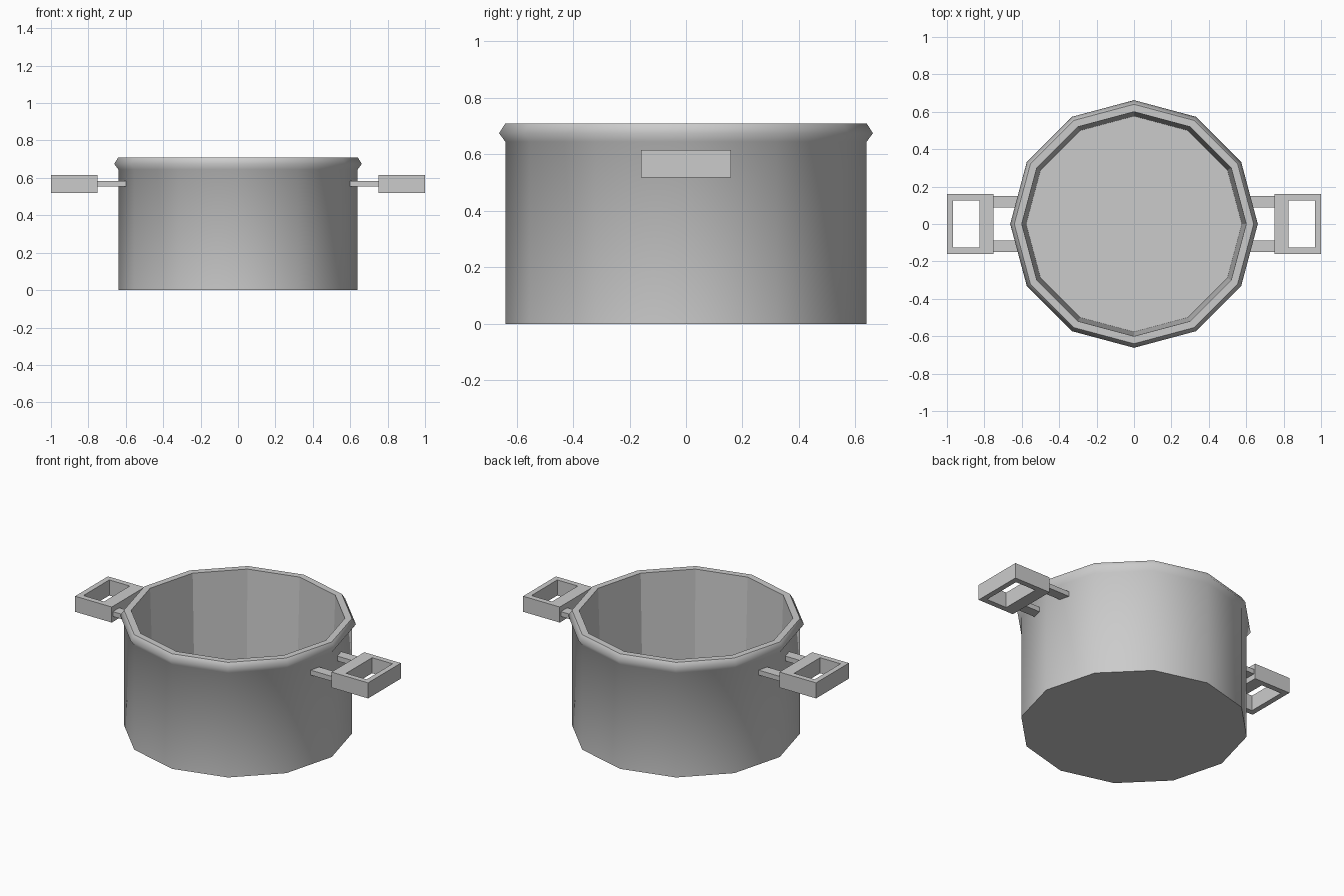
import bpy, bmesh
from math import cos, sin, pi

if "Cube" in bpy.data.objects:
    bpy.data.objects.remove(bpy.data.objects["Cube"])

SIDES = 12


def finish(name, bm):
    bmesh.ops.recalc_face_normals(bm, faces=bm.faces)
    mesh = bpy.data.meshes.new(name)
    bm.to_mesh(mesh)
    bm.free()
    obj = bpy.data.objects.new(name, mesh)
    bpy.context.collection.objects.link(obj)
    return obj


def box(name, x, y, z):
    bm = bmesh.new()
    bmesh.ops.create_cube(bm, size=1)
    for v in bm.verts:
        v.co = [r[0] + (c + 0.5) * (r[1] - r[0]) for c, r in zip(v.co, (x, y, z))]
    return finish(name, bm)


# Pot body: twelve-sided lathe with flared rim and tapered inside
profile = [(0.64, 0), (0.64, 0.645), (0.662, 0.675), (0.64, 0.71),
           (0.60, 0.71), (0.577, 0.03)]
bm = bmesh.new()
rings = [[bm.verts.new((r * cos(2 * pi * i / SIDES), r * sin(2 * pi * i / SIDES), z))
          for i in range(SIDES)] for r, z in profile]
for k, (a, b) in enumerate(zip(rings, rings[1:])):
    for i in range(SIDES):
        j = (i + 1) % SIDES
        face = bm.faces.new((a[i], a[j], b[j], b[i]))
        face.smooth = k < 3          # smooth outside, flat inside
bm.faces.new(rings[0])
bm.faces.new(rings[-1])
for ring in (rings[0], rings[3]):    # crisp base and lip edges
    for i in range(SIDES):
        bm.edges.get((ring[i], ring[(i + 1) % SIDES])).smooth = False
finish("pot_body", bm)

# Handles: square grip frame and two prongs on each side
for side, s in (("left", -1), ("right", 1)):
    bm = bmesh.new()
    outer = [(0.75, -0.16), (1.0, -0.16), (1.0, 0.16), (0.75, 0.16)]
    inner = [(0.827, -0.126), (0.967, -0.126), (0.967, 0.126), (0.827, 0.126)]
    loops = [[bm.verts.new((s * x, y, z)) for x, y in pts]
             for pts, z in ((outer, 0.519), (outer, 0.615), (inner, 0.615), (inner, 0.519))]
    for k in range(4):
        a, b = loops[k], loops[(k + 1) % 4]
        for i in range(4):
            j = (i + 1) % 4
            bm.faces.new((a[i], a[j], b[j], b[i]))
    finish(side + "_handle_grip", bm)
    for end, t in (("front", -1), ("back", 1)):
        box(f"{side}_{end}_handle_prong", sorted((s * 0.598, s * 0.755)),
            sorted((t * 0.088, t * 0.15)), (0.553, 0.583))
